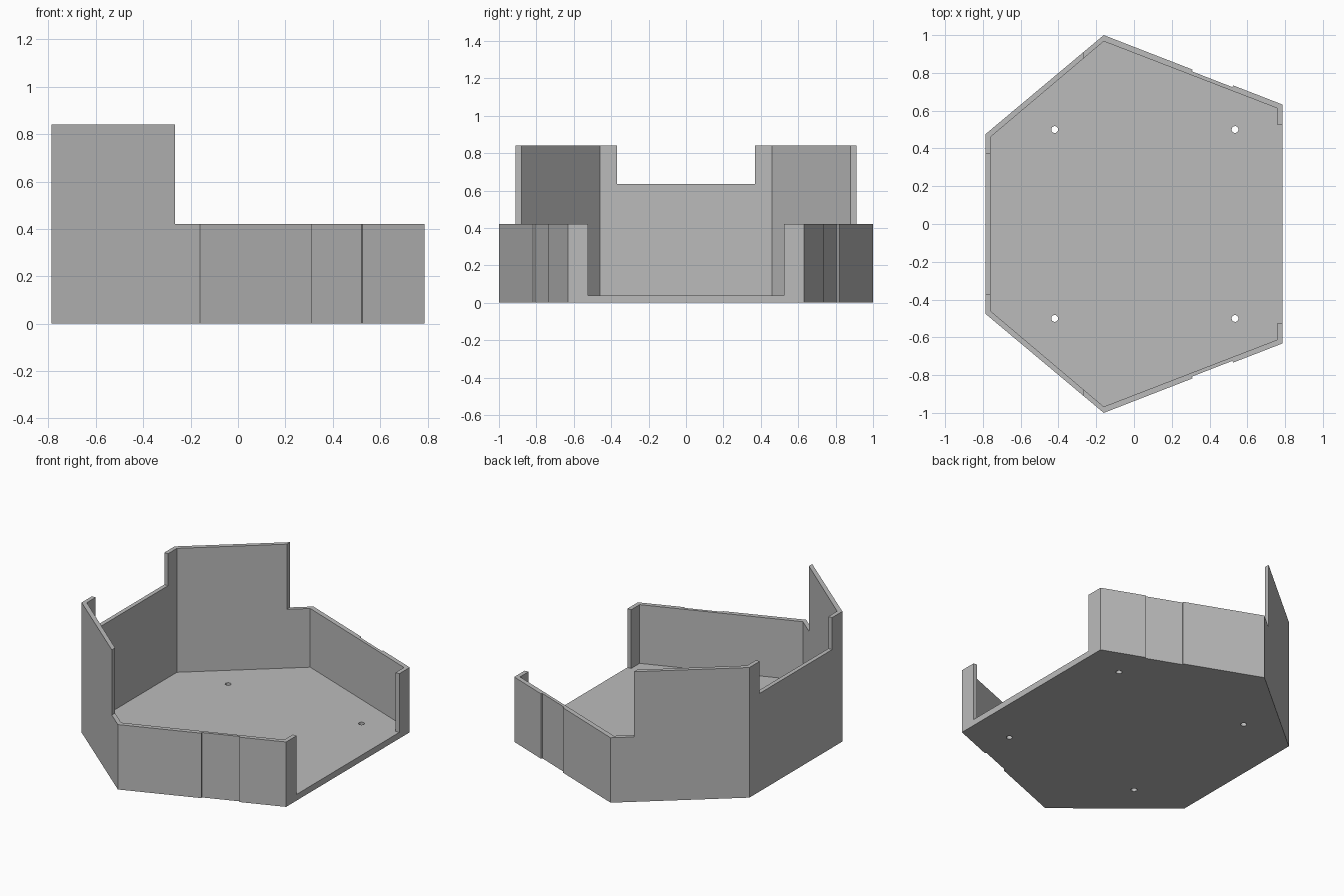
import bpy
import bmesh
from math import hypot
from mathutils import Vector

if "Cube" in bpy.data.objects:
    bpy.data.objects.remove(bpy.data.objects["Cube"], do_unlink=True)

FLOOR_Z, LOW_Z, NOTCH_Z, HIGH_Z = 0.04, 0.42, 0.635, 0.842

# Single plastic colour
grey = bpy.data.materials.new("plain grey")
grey.use_nodes = True
colour = (0.5, 0.5, 0.5, 1)
grey.diffuse_color = colour
grey.node_tree.nodes["Principled BSDF"].inputs["Base Color"].default_value = colour


def prism(name, points, z0, z1):
    """Extrude a plan outline from z0 to z1."""
    bm = bmesh.new()
    face = bm.faces.new([bm.verts.new((x, y, z0)) for x, y in points])
    top = bmesh.ops.extrude_face_region(bm, geom=[face])["geom"]
    verts = [v for v in top if isinstance(v, bmesh.types.BMVert)]
    bmesh.ops.translate(bm, verts=verts, vec=(0, 0, z1 - z0))
    bmesh.ops.recalc_face_normals(bm, faces=bm.faces)
    mesh = bpy.data.meshes.new(name)
    bm.to_mesh(mesh)
    bm.free()
    mesh.materials.append(grey)
    obj = bpy.data.objects.new(name, mesh)
    bpy.context.collection.objects.link(obj)
    return obj


def box(name, x0, x1, y, z0, z1):
    return prism(name, [(x0, -y), (x1, -y), (x1, y), (x0, y)], z0, z1)


def mirrored(half):
    """Close a +y half outline with its mirror image."""
    return half + [(x, -y) for x, y in reversed(half)]


# Outer hexagon with a shallow full-height recess in each long slanted side
peak, corner = Vector((-0.16, 1.0)), Vector((0.787, 0.632))
along = (corner - peak).normalized()
inward = Vector((along.y, -along.x)) * 0.01


def on_side(x):
    return peak + along * ((x - peak.x) / along.x)


a, b = on_side(0.31), on_side(0.525)
side = [corner, b, b + inward, a + inward, a, peak]
outer = mirrored([tuple(p) for p in side] + [(-0.787, 0.475)])
tray = prism("hexagonal_tray", outer, 0, HIGH_Z)

# Interior cavity, running out through the wide opening in the +x wall
inner = mirrored([(0.9, 0.525), (0.76, 0.525), (0.76, 0.612),
                  (-0.16, 0.967), (-0.76, 0.46)])
cutters = [
    prism("cavity_cutter", inner, FLOOR_Z, 1),
    box("low_wall_cutter", -0.265, 1, 1.2, LOW_Z, 1.1),
    box("back_notch_cutter", -1, -0.5, 0.37, NOTCH_Z, 1.1),
]

# Four screw holes in the floor
for x in (-0.42, 0.535):
    for y in (-0.5, 0.5):
        bpy.ops.mesh.primitive_cylinder_add(vertices=24, radius=0.018, depth=0.3,
                                            location=(x, y, 0))
        hole = bpy.context.object
        hole.name = "screw_hole_cutter"
        hole.data.materials.append(grey)
        cutters.append(hole)

# Cut everything out, then discard the cutters
bpy.ops.object.select_all(action="DESELECT")
bpy.context.view_layer.objects.active = tray
tray.select_set(True)
for cutter in cutters:
    cutter.hide_render = True
    cut = tray.modifiers.new(cutter.name, "BOOLEAN")
    cut.operation = "DIFFERENCE"
    cut.solver = "EXACT"
    cut.object = cutter
    bpy.ops.object.modifier_apply(modifier=cut.name)
    bpy.data.objects.remove(cutter, do_unlink=True)
